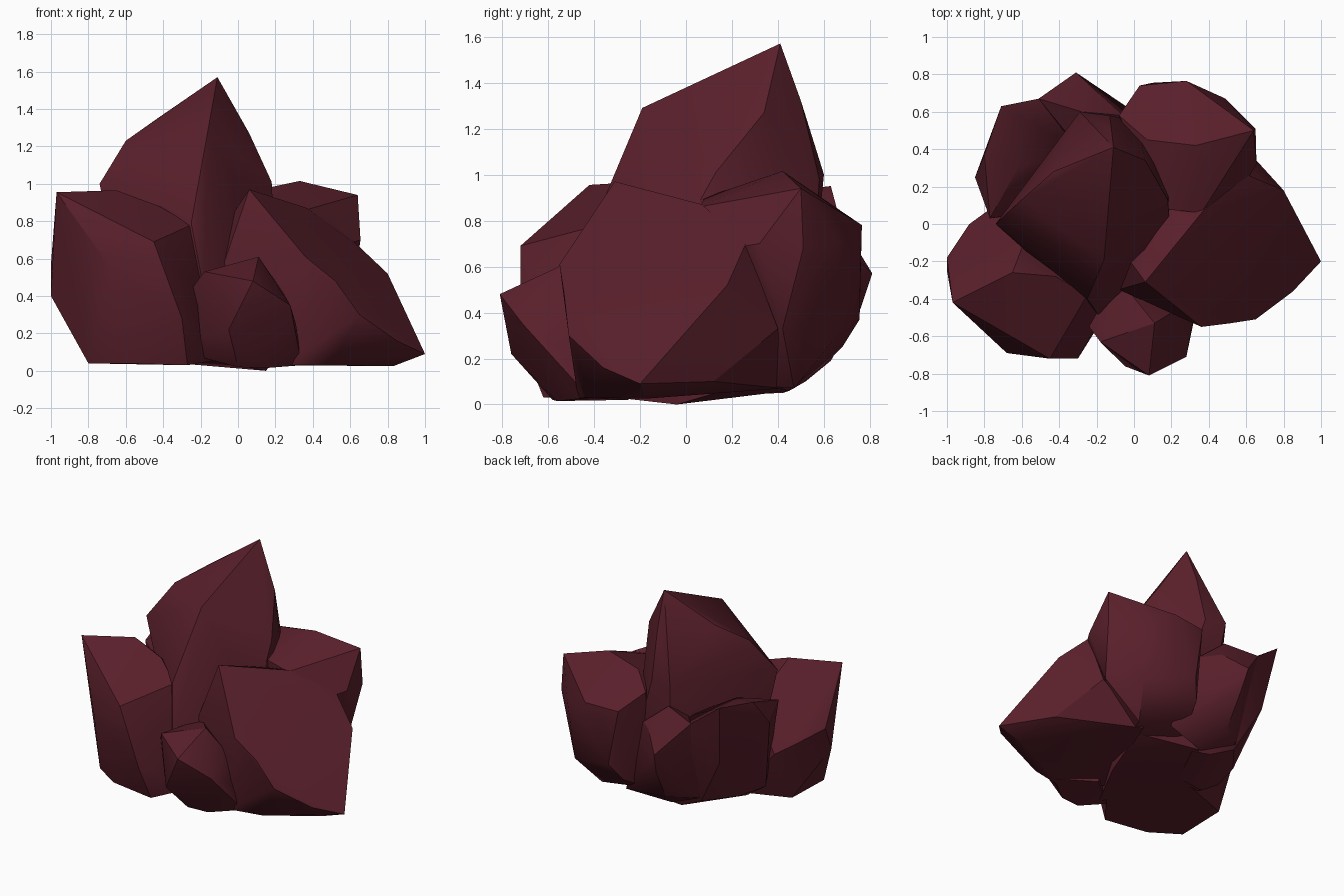
import bpy, bmesh, math

maroon = bpy.data.materials.new("dark_maroon_stone")
maroon.diffuse_color = (0.100, 0.014, 0.024, 1)


def rock(name, corners):
    """Chiselled boulder: convex hull of a few corner points."""
    bm = bmesh.new()
    for c in corners:
        bm.verts.new(c)
    res = bmesh.ops.convex_hull(bm, input=bm.verts[:])
    junk = {g for g in res["geom_interior"] + res["geom_unused"]
            if isinstance(g, bmesh.types.BMVert) and g.is_valid}
    bmesh.ops.delete(bm, geom=list(junk), context='VERTS')
    bmesh.ops.dissolve_limit(bm, angle_limit=math.radians(4),
                             verts=bm.verts[:], edges=bm.edges[:])
    bmesh.ops.recalc_face_normals(bm, faces=bm.faces[:])
    me = bpy.data.meshes.new(name)
    bm.to_mesh(me)
    bm.free()
    me.materials.append(maroon)
    ob = bpy.data.objects.new(name, me)
    bpy.context.collection.objects.link(ob)
    bpy.ops.object.select_all(action='DESELECT')
    ob.select_set(True)
    bpy.context.view_layer.objects.active = ob
    bpy.ops.object.shade_smooth_by_angle(angle=math.radians(30))


# tall centre peak
rock("tall_peak_rock", [
    (-0.11, 0.41, 1.57), (-0.16, -0.19, 1.29), (-0.25, -0.40, 0.79),
    (-0.43, 0.28, 1.35), (-0.60, 0.13, 1.23), (-0.74, 0.00, 1.00),
    (-0.29, 0.60, 1.00), (-0.13, 0.58, 0.98), (-0.12, 0.50, 1.32),
    (0.06, 0.34, 1.27), (0.11, 0.28, 1.08), (0.18, 0.13, 1.01),
    (-0.18, -0.50, 0.42), (-0.10, -0.48, 0.05), (0.15, -0.04, 0.0),
    (0.22, 0.30, 0.10), (0.02, 0.55, 0.50), (-0.18, 0.45, 0.06),
    (-0.55, 0.06, 0.06), (0.20, -0.10, 0.60)])

# front left block
rock("left_rock", [
    (-0.97, -0.42, 0.955), (-0.65, -0.26, 0.965), (-0.45, -0.72, 0.69),
    (-0.42, -0.28, 0.88), (-0.25, -0.38, 0.78), (-1.00, -0.25, 0.40),
    (-1.00, -0.18, 0.57), (-0.88, 0.00, 0.49), (-0.77, 0.08, 0.42),
    (-0.55, 0.00, 0.70), (-0.68, -0.69, 0.55), (-0.30, -0.72, 0.28),
    (-0.27, -0.62, 0.03), (-0.80, -0.45, 0.04), (-0.80, -0.08, 0.05),
    (-0.18, -0.50, 0.38), (-0.45, 0.05, 0.05), (-0.60, -0.58, 0.04),
    (-0.10, -0.40, 0.06)])

# right block with a long toe
rock("right_rock", [
    (0.06, -0.31, 0.97), (-0.02, -0.20, 0.85), (0.15, 0.06, 0.84),
    (0.37, 0.07, 0.87), (0.36, -0.55, 0.61), (-0.08, -0.35, 0.56),
    (0.61, 0.26, 0.70), (0.80, 0.18, 0.52), (0.88, 0.01, 0.30),
    (1.00, -0.20, 0.09), (0.85, -0.36, 0.16), (0.65, -0.51, 0.30),
    (0.52, -0.53, 0.48), (0.50, -0.42, 0.03), (0.25, -0.47, 0.03),
    (0.83, -0.18, 0.025), (0.78, 0.12, 0.10), (0.60, 0.40, 0.33),
    (0.27, 0.42, 0.07), (0.0, -0.3, 0.05)])

# small front stone
rock("front_stone", [
    (0.11, -0.53, 0.61), (0.08, -0.81, 0.48), (-0.18, -0.63, 0.53),
    (-0.24, -0.55, 0.45), (-0.20, -0.56, 0.18), (-0.19, -0.50, 0.07),
    (-0.05, -0.76, 0.22), (0.28, -0.71, 0.35), (0.31, -0.54, 0.25),
    (0.34, -0.42, 0.03), (0.24, -0.45, 0.42), (0.15, -0.56, 0.015),
    (0.00, -0.58, 0.02), (-0.10, -0.27, 0.52), (0.10, -0.25, 0.02)])

# back right block, running forward under the right block
rock("back_right_rock", [
    (0.33, 0.42, 1.015), (0.64, 0.50, 0.94), (0.655, 0.32, 0.70),
    (0.07, 0.45, 0.96), (-0.08, 0.58, 0.88), (0.03, 0.74, 0.77),
    (0.28, 0.765, 0.78), (0.28, 0.76, 0.62), (0.49, 0.67, 0.70),
    (0.65, 0.51, 0.68), (0.10, 0.755, 0.37), (0.03, 0.68, 0.25),
    (0.45, 0.64, 0.28), (0.60, 0.42, 0.33), (0.10, 0.60, 0.17),
    (0.35, 0.47, 0.07), (0.15, 0.08, 0.90), (0.36, 0.06, 0.86),
    (0.62, 0.26, 0.69), (0.20, 0.10, 0.10), (-0.05, 0.45, 0.12)])

# back left block with a raised outer rim
rock("back_left_rock", [
    (-0.71, 0.63, 0.95), (-0.80, 0.37, 0.92), (-0.62, 0.30, 0.88),
    (-0.51, 0.67, 0.80), (-0.85, 0.25, 0.74), (-0.77, 0.03, 0.80),
    (-0.40, 0.66, 0.60), (-0.65, 0.54, 0.50), (-0.46, 0.48, 0.15),
    (-0.28, 0.45, 0.06), (-0.62, 0.28, 0.15), (-0.68, 0.05, 0.15),
    (-0.53, 0.06, 0.05), (-0.15, 0.42, 0.05), (-0.30, 0.40, 0.70),
    (-0.30, 0.10, 0.04)])

# shard jutting out at the back, forming the rear wall
rock("back_shard", [
    (-0.31, 0.81, 0.57), (-0.51, 0.67, 0.80), (-0.28, 0.60, 0.84),
    (-0.18, 0.69, 0.68), (-0.06, 0.58, 0.66), (-0.29, 0.76, 0.42),
    (-0.28, 0.63, 0.19), (0.12, 0.52, 0.10), (-0.46, 0.50, 0.18),
    (-0.20, 0.45, 0.06), (-0.25, 0.35, 0.70)])
